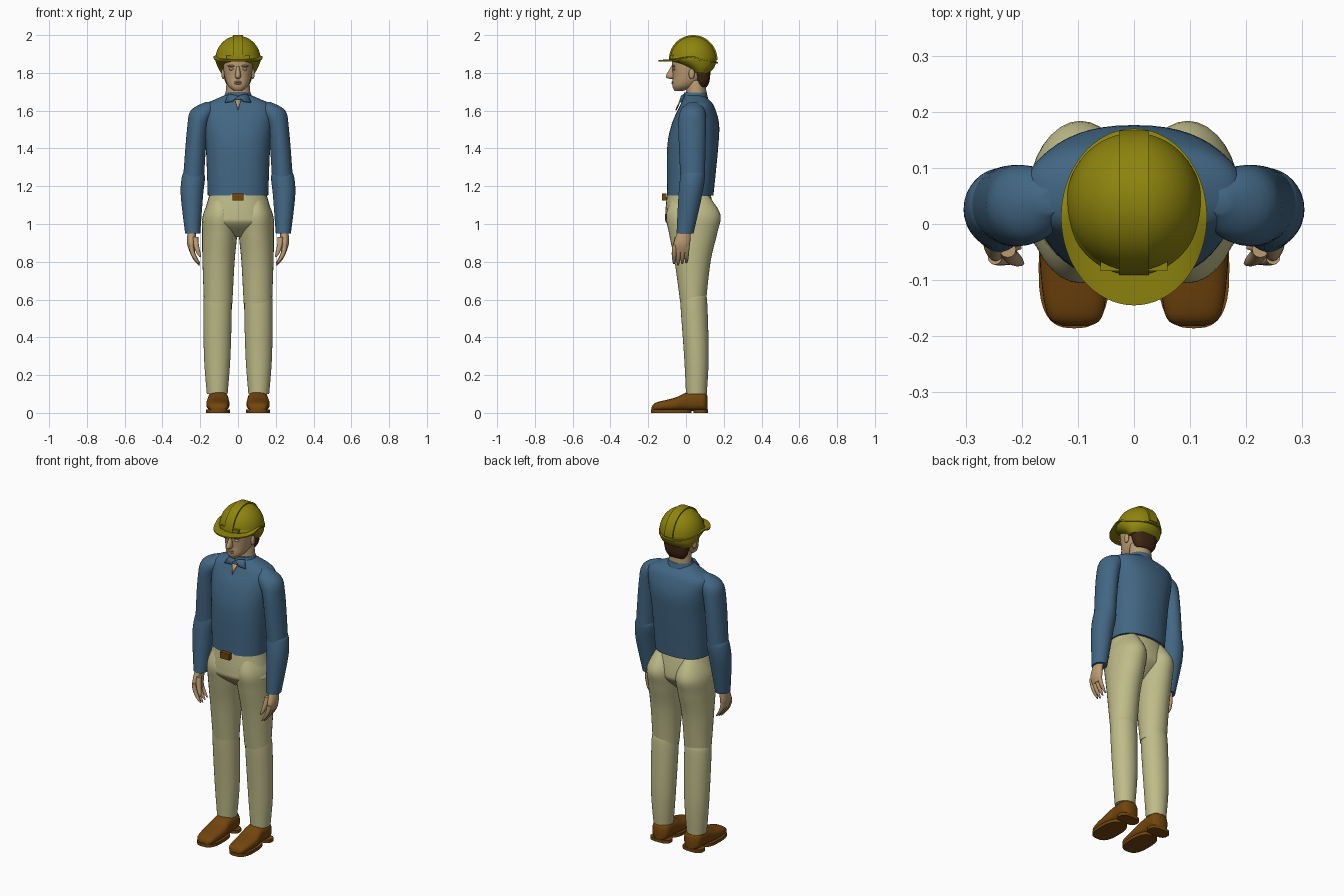
import bpy, bmesh, math
from mathutils import Vector

cube = bpy.data.objects.get("Cube")
if cube:
    bpy.data.objects.remove(cube)


def material(name, *rgb):
    mat = bpy.data.materials.new(name)
    mat.use_nodes = True
    mat.diffuse_color = (*rgb, 1)
    mat.node_tree.nodes["Principled BSDF"].inputs["Base Color"].default_value = (*rgb, 1)
    return mat


SHIRT = material("shirt blue", .055, .135, .23)
PANTS = material("trouser khaki", .52, .5, .25)
HAT = material("helmet yellow", .27, .23, .004)
LEATHER = material("leather brown", .17, .06, .004)
SKIN = material("skin", .5, .33, .17)
HAIR = material("hair brown", .05, .02, .007)


def finish(name, bm, mat, mirror=False):
    bmesh.ops.recalc_face_normals(bm, faces=bm.faces)
    mesh = bpy.data.meshes.new(name)
    bm.to_mesh(mesh)
    bm.free()
    mesh.materials.append(mat)
    obj = bpy.data.objects.new(name, mesh)
    bpy.context.collection.objects.link(obj)
    if mirror:
        obj.modifiers.new("mirror", "MIRROR")
    bpy.ops.object.select_all(action="DESELECT")
    obj.select_set(True)
    bpy.context.view_layer.objects.active = obj
    bpy.ops.object.shade_smooth_by_angle(angle=math.radians(40))
    return obj


def smooth_rows(rows, steps):
    """Blend neighbouring cross-sections with a smooth spline."""
    result = []
    for i, (start, end) in enumerate(zip(rows, rows[1:])):
        before, after = rows[max(i - 1, 0)], rows[min(i + 2, len(rows) - 1)]
        leave, arrive = (end - before) / 2, (after - start) / 2
        for step in range(steps):
            t = step / steps
            ease = t * t * (3 - t - t)
            result.append(start.lerp(end, ease) + leave * t * (1 - t) ** 2
                          - arrive * t * t * (1 - t))
    return result + [rows[-1]]


def loft(name, mat, *rows, mirror=False, axis="z", power=2, steps=6, sides=32, warp=None):
    """Skin rounded sections: (position, low u, high u, low v, high v).
    A row of four has one half width in place of low u and high u."""
    rows = [Vector(r if len(r) > 4 else (r[0], -r[1], *r[1:])) for r in rows]
    bm = bmesh.new()
    rings = []
    for place, left, right, front, back in smooth_rows(rows, steps):
        ring = []
        for side in range(sides):
            angle = math.tau * side / sides
            c, s = (math.copysign(abs(wave) ** (2 / power), wave)
                    for wave in (math.cos(angle), math.sin(angle)))
            u = (left + right + (right - left) * c) / 2
            v = (front + back + (back - front) * s) / 2
            co = {"z": (u, v, place), "y": (u, place, v), "x": (place, u, v)}[axis]
            ring.append(bm.verts.new(warp(*co) if warp else co))
        rings.append(ring)
    for low, high in zip(rings, rings[1:]):
        for side in range(sides):
            bm.faces.new((low[side - 1], low[side], high[side], high[side - 1]))
    bm.faces.new(rings[0])
    bm.faces.new(rings[-1])
    return finish(name, bm, mat, mirror)


def solid(name, mat, centre, size, rounded=True, mirror=False):
    """An ellipsoid or a box with the given half sizes."""
    bm = bmesh.new()
    if rounded:
        bmesh.ops.create_uvsphere(bm, u_segments=16, v_segments=10, radius=1)
    else:
        bmesh.ops.create_cube(bm, size=2)
    bmesh.ops.scale(bm, vec=size, verts=bm.verts)
    bmesh.ops.translate(bm, vec=centre, verts=bm.verts)
    return finish(name, bm, mat, mirror)


def plate(name, mat, *points, mirror=False):
    bm = bmesh.new()
    bm.faces.new([bm.verts.new(point) for point in points])
    obj = finish(name, bm, mat, mirror)
    obj.modifiers.new("thickness", "SOLIDIFY").thickness = .008


def finger(name, base, tip, radius):
    """A tapering digit that curls inward towards its tip."""
    base, tip = Vector(base), Vector(tip)
    rows = []
    for step in range(6):
        t = step / 5
        centre = base.lerp(tip, t)
        centre.x = base.x + (tip.x - base.x) * t * t
        r = radius * math.sqrt(1.1 - t ** 3)
        rows.append((centre.z, centre.x - r, centre.x + r, centre.y - r, centre.y + r))
    loft(name, SKIN, *rows, mirror=True, steps=2, sides=12)


# Shirt body, sleeves and collar
loft("shirt_body", SHIRT, (1.15, .16, -.1, .145), (1.4, .17, -.1, .17), (1.53, .185, -.075, .175),
     (1.62, .19, -.035, .15), (1.66, .12, -.015, .12), (1.685, .06, 0, .09), power=2.3, sides=48)
loft("upper_sleeves", SHIRT, (1.647, .13, .17, .02, .06), (1.6, .12, .25, -.03, .1),
     (1.5, .16, .27, -.04, .105), (1.25, .18, .29, -.03, .1), mirror=True)
loft("forearm_sleeves", SHIRT, (1.28, .19, .28, -.02, .09), (1.25, .175, .297, -.03, .1),
     (1.15, .185, .303, -.04, .085), (.95, .2, .28, -.05, .04), mirror=True)
loft("collar", SHIRT, (1.65, .085, -.02, .12), (1.695, .066, -.01, .11))
plate("collar_points", SHIRT, (0, -.026, 1.68), (.05, -.01, 1.69), (.07, -.03, 1.645),
      (.03, -.036, 1.65), mirror=True)
plate("open_neck", SKIN, (-.016, -.025, 1.655), (.016, -.025, 1.655), (0, -.05, 1.6))

# Trousers
loft("trouser_hips", PANTS, (1.16, .15, -.1, .13), (1.05, .18, -.11, .15),
     (1, .18, -.1, .14), (.93, .03, -.02, .07), power=2.2)
loft("thighs", PANTS, (1.15, .04, .14, -.07, .12), (1.05, .005, .185, -.105, .182),
     (.95, .004, .19, -.09, .165), (.8, .018, .188, -.06, .13), (.58, .03, .18, -.03, .105),
     mirror=True)
loft("lower_legs", PANTS, (.62, .045, .17, -.02, .1), (.59, .033, .183, -.03, .112),
     (.3, .04, .18, -.01, .12), (.1, .055, .165, 0, .11), mirror=True)
solid("belt_buckle", LEATHER, (0, -.116, 1.143), (.03, .012, .018), rounded=False)

# Shoes: rounded uppers, soles and heels
loft("shoe_uppers", LEATHER, (-.182, .08, .125, .01, .03), (-.16, .055, .155, .01, .054),
     (-.06, .045, .168, .01, .08), (.01, .05, .16, .01, .11), (.09, .052, .158, .01, .112),
     (.114, .08, .13, .01, .09), mirror=True, axis="y", power=2.6)
for label, front, back in (("front_soles", -.186, .03), ("shoe_heels", .04, .116)):
    loft(label, LEATHER, (0, .043, .17, front, back), (.018, .043, .17, front, back),
         mirror=True, power=2.8, steps=1)

# Hands: palm, four curled fingers and a thumb
loft("palms", SKIN, (.98, .22, .265, -.035, .025), (.9, .225, .27, -.065, .022),
     (.85, .227, .255, -.06, .012), mirror=True)
for i, label in enumerate(("index", "middle", "ring", "little")):
    y = .022 * i - .06
    finger(label + "_fingers", (.248, y, .89), (.204, y - .004, .78 + .007 * abs(i - 1)), .012)
finger("thumbs", (.225, -.045, .93), (.2, -.07, .825), .014)

# Neck, head and face
loft("neck", SKIN, (1.64, .07, 0, .11), (1.76, .06, 0, .105))
loft("head", SKIN, (1.703, .02, -.06, -.02), (1.73, .052, -.072, .05), (1.78, .071, -.07, .1),
     (1.86, .08, -.074, .12), (1.91, .07, -.06, .11), power=2.2)
loft("nose", SKIN, (1.768, .006, -.085, -.05), (1.782, .015, -.106, -.05),
     (1.835, .008, -.078, -.05), sides=16)
for z in (1.743, 1.752):
    solid("lip", SKIN, (0, -.069, z), (.02, .008, .005))
solid("brow_ridges", SKIN, (.034, -.066, 1.836), (.022, .01, .006), mirror=True)
solid("eyelids", SKIN, (.034, -.062, 1.82), (.015, .01, .007), mirror=True)
solid("ears", SKIN, (.078, .03, 1.795), (.01, .016, .028), mirror=True)
loft("hair", HAIR, (1.725, .05, .06, .11), (1.76, .07, .05, .125), (1.84, .084, .03, .132),
     power=2.4)

# Safety helmet: shell, wavy brim, centre ridge and front bracket
RIM, MIDDLE = 1.868, .038
dome = []
for step in range(9):
    angle = math.radians(step * 10)
    reach = .124 * math.cos(angle)
    dome.append((RIM + .128 * math.sin(angle), reach * .97, MIDDLE - reach, MIDDLE + reach))
loft("helmet_shell", HAT, (1.8, .09, .035, .125), (1.83, .107, -.01, .15), *dome, sides=48)


def brim_wave(x, y, z):
    return x, y, z + .022 * math.exp(-((y - .02) / .05) ** 2) - .1 * max(y - .06, 0)


loft("helmet_brim", HAT, (1.86, .1, -.07, .14), (1.861, .13, -.145, .17),
     (1.868, .13, -.145, .17), (1.872, .1, -.07, .14), sides=64, steps=1, warp=brim_wave)
ridge = (MIDDLE - .129, MIDDLE + .129, RIM - .132, RIM + .132)
loft("helmet_ridge", HAT, (-.027, *ridge), (.027, *ridge), axis="x", steps=1, sides=64,
     warp=lambda x, y, z: (x, y, max(z, RIM)))
solid("helmet_bracket", HAT, (0, -.073, 1.884), (.06, .011, .01), rounded=False)
